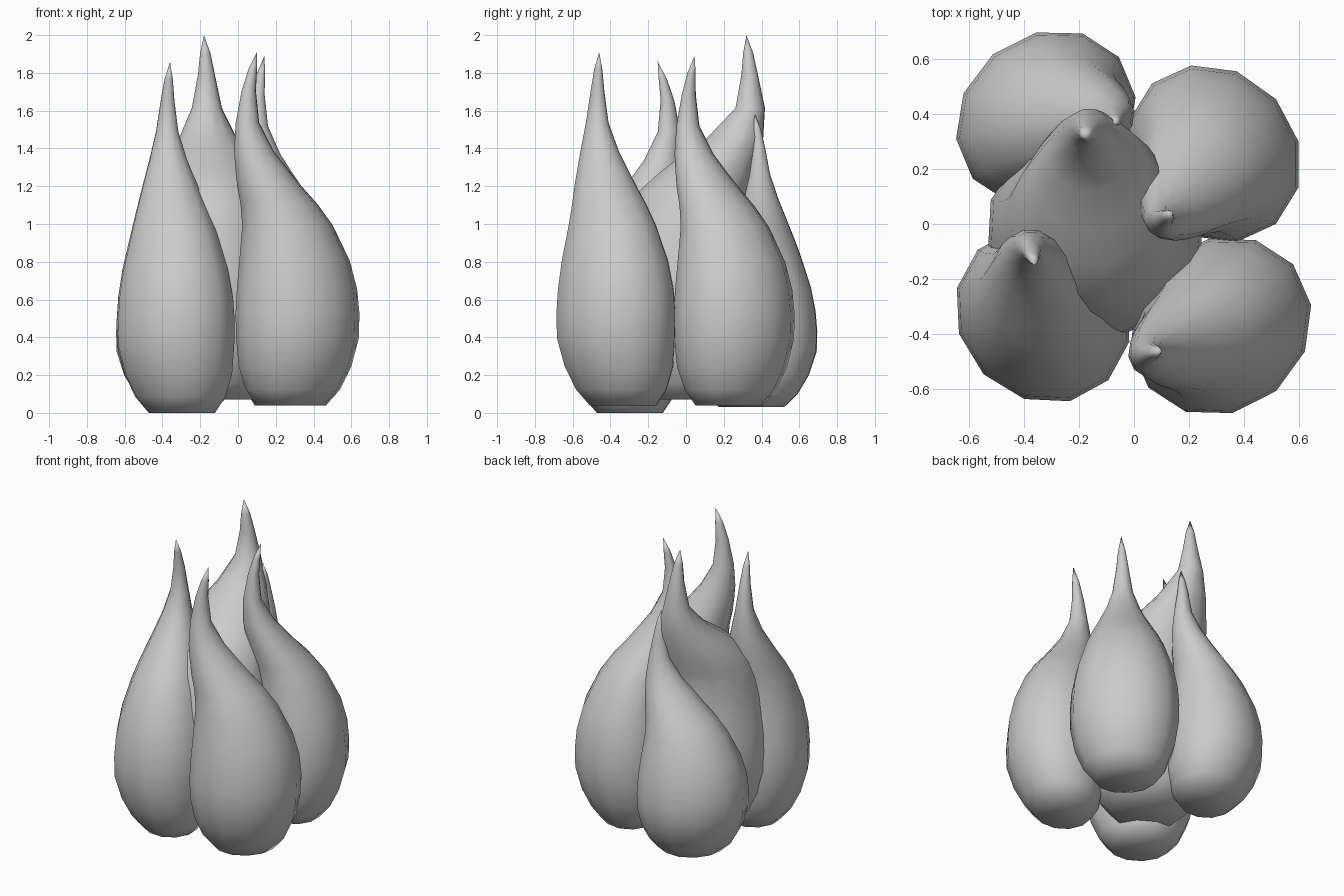
import bpy, bmesh, math
from mathutils import Vector

if "Cube" in bpy.data.objects:
    bpy.data.objects.remove(bpy.data.objects["Cube"], do_unlink=True)

grey = bpy.data.materials.new("plain_grey")
grey.use_nodes = True
COLOUR = (0.6, 0.6, 0.6, 1)
grey.diffuse_color = COLOUR
grey.node_tree.nodes["Principled BSDF"].inputs["Base Color"].default_value = COLOUR

SIDES = 12

# Shared teardrop profile: height fraction, radius fraction, lean fraction
PROFILE = [(0, .56, 0), (.045, .76, 0), (.11, .91, 0), (.19, .99, 0), (.26, 1, 0),
           (.33, .97, .01), (.41, .89, .06), (.51, .73, .2), (.57, .62, .37),
           (.62, .52, .56), (.67, .42, .72), (.72, .32, .87), (.8, .19, 1),
           (.89, .115, 1), (.95, .07, 1)]


def make_drop(name, body, radius, bend, tip, bottom, lean_power=1, fullness=0):
    """Loft oval rings from a round belly, leaning into a thin curled tip.

    radius is (towards the cluster's middle, across it)."""
    body, bend, tip = Vector(body), Vector(bend), Vector(tip)
    outward = body.normalized()
    across = Vector((-outward.y, outward.x))
    height = tip.z - bottom
    bm = bmesh.new()
    rings = []
    for t, r, lean in PROFILE:
        centre = body.lerp(bend, lean ** lean_power)
        # foot tucks in towards the middle of the cluster
        centre -= body * 0.1 * max(0, 1 - t / 0.19)
        # end of the spike curls towards the tip
        if t > 0.85:
            centre = centre.lerp(tip.xy, ((t - 0.85) / 0.15) ** 1.5)
        swell = fullness * math.exp(-((t - 0.6) / 0.13) ** 2)
        ring = []
        for i in range(SIDES):
            a = math.tau * i / SIDES
            spot = (centre + outward * (radius[0] * r + swell) * math.cos(a)
                    + across * (radius[1] * r + swell) * math.sin(a))
            ring.append(bm.verts.new((spot.x, spot.y, bottom + t * height)))
        rings.append(ring)
    for low, high in zip(rings, rings[1:]):
        for i in range(SIDES):
            j = (i + 1) % SIDES
            bm.faces.new((low[i], low[j], high[j], high[i]))
    bm.faces.new(rings[0][::-1])
    point = bm.verts.new(tip)
    for i in range(SIDES):
        bm.faces.new((rings[-1][i], rings[-1][(i + 1) % SIDES], point))
    for face in bm.faces:
        face.smooth = True
    mesh = bpy.data.meshes.new(name)
    bm.to_mesh(mesh)
    bm.free()
    mesh.materials.append(grey)
    obj = bpy.data.objects.new(name, mesh)
    bpy.context.collection.objects.link(obj)


# Four outer drops
make_drop("front_left_drop", (.315, -.37), (.31, .345), (.05, -.47), (.1, -.46, 1.91), .04)
make_drop("front_right_drop", (-.33, -.33), (.305, .335), (-.375, -.09), (-.36, -.15, 1.86), 0)
make_drop("back_left_drop", (.29, .255), (.3, .34), (.1, .01), (.14, .045, 1.89), .04)
make_drop("back_right_drop", (-.32, .385), (.3, .345), (-.07, .385), (-.07, .365, 1.58), .03)

# Tall middle drop, leaning to the back
make_drop("middle_drop", (-.14, -.03), (.4, .39), (-.165, .34), (-.18, .32, 2), .07,
          lean_power=1.7, fullness=.06)
